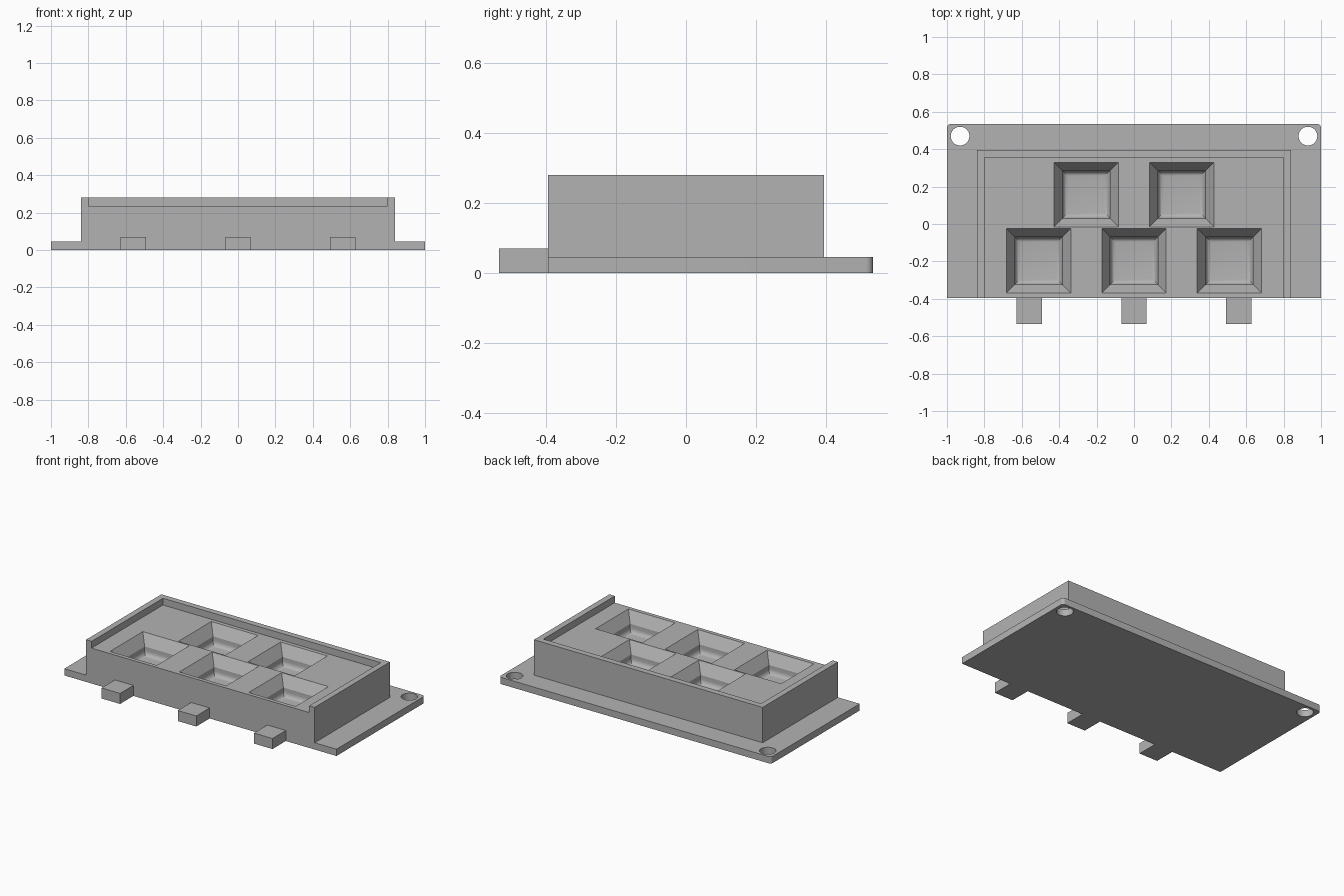
import bpy, bmesh, math

cube = bpy.data.objects.get("Cube")
if cube:
    bpy.data.objects.remove(cube, do_unlink=True)

grey = bpy.data.materials.new("plain_grey")
grey.use_nodes = True
grey.diffuse_color = (0.45, 0.45, 0.45, 1)
grey.node_tree.nodes["Principled BSDF"].inputs["Base Color"].default_value = grey.diffuse_color

FRONT, BACK = -0.395, 0.395
PLATE_TOP, DECK, TOP = 0.045, 0.235, 0.28


def loft(name, rings):
    """Closed solid through a stack of rings, each a list of points."""
    bm = bmesh.new()
    loops = [[bm.verts.new(p) for p in ring] for ring in rings]
    n = len(loops[0])
    for a, b in zip(loops, loops[1:]):
        for i in range(n):
            j = (i + 1) % n
            bm.faces.new((a[i], a[j], b[j], b[i]))
    bm.faces.new(loops[0][::-1])
    bm.faces.new(loops[-1])
    bmesh.ops.recalc_face_normals(bm, faces=bm.faces)
    mesh = bpy.data.meshes.new(name)
    bm.to_mesh(mesh)
    bm.free()
    mesh.materials.append(grey)
    obj = bpy.data.objects.new(name, mesh)
    bpy.context.collection.objects.link(obj)
    return obj


def prism(name, outline, z0, z1):
    return loft(name, [[(x, y, z) for x, y in outline] for z in (z0, z1)])


def box(name, x0, x1, y0, y1, z0, z1):
    return prism(name, [(x0, y0), (x1, y0), (x1, y1), (x0, y1)], z0, z1)


def arc(cx, cy, r, start, end, steps):
    angles = [math.radians(start + (end - start) * i / steps) for i in range(steps + 1)]
    return [(cx + r * math.cos(a), cy + r * math.sin(a)) for a in angles]


def cut(target, cutters):
    for cutter in cutters:
        cutter.hide_render = True
        mod = target.modifiers.new("cut", "BOOLEAN")
        mod.operation, mod.solver, mod.object = "DIFFERENCE", "EXACT", cutter
        bpy.context.view_layer.objects.active = target
        bpy.ops.object.modifier_apply(modifier=mod.name)
        bpy.data.objects.remove(cutter, do_unlink=True)


def smooth(obj):
    bpy.ops.object.select_all(action="DESELECT")
    obj.select_set(True)
    bpy.context.view_layer.objects.active = obj
    bpy.ops.object.shade_smooth_by_angle(angle=math.radians(30))


# Mounting plate with rounded back corners and two screw holes
r = 0.02
rim = 0.535
outline = [(-1, FRONT), (1, FRONT)]
outline += arc(1 - r, rim - r, r, 0, 90, 6) + arc(r - 1, rim - r, r, 90, 180, 6)
plate = prism("mounting_plate", outline, 0, PLATE_TOP)
cut(plate, [prism("hole_cutter", arc(side * 0.93, 0.47, 0.05, 0, 360, 40)[:-1], -0.1, 0.1)
            for side in (-1, 1)])
smooth(plate)

# Raised tray, with its recess open at the front
tray = box("tray", -0.84, 0.84, FRONT, BACK, PLATE_TOP, TOP)
cut(tray, [box("recess_cutter", -0.8, 0.8, -0.5, 0.355, DECK, 0.4)])


# Pocket: sloped rim, upright wall, and a floor rounded into the wall
def pocket(cx, cy):
    inner, outer, fillet = 0.127, 0.172, 0.03
    wall_top, floor = DECK - 0.07, DECK - 0.125
    section = [(outer, TOP), (outer, DECK), (inner, wall_top)]
    section += arc(inner - fillet, floor + fillet, fillet, 0, -90, 5)
    return loft("pocket_cutter", [[(cx + sx * h, cy + sy * h, z)
                for sx, sy in ((-1, -1), (1, -1), (1, 1), (-1, 1))] for h, z in section])


cut(tray, [pocket(x, 0.157) for x in (-0.255, 0.255)])
cut(tray, [pocket(x, -0.197) for x in (-0.51, 0, 0.51)])
smooth(tray)

# Locating tabs along the front
for name, x in (("right_tab", -0.56), ("middle_tab", 0), ("left_tab", 0.56)):
    box(name, x - 0.068, x + 0.068, -0.535, FRONT, 0, 0.07)
